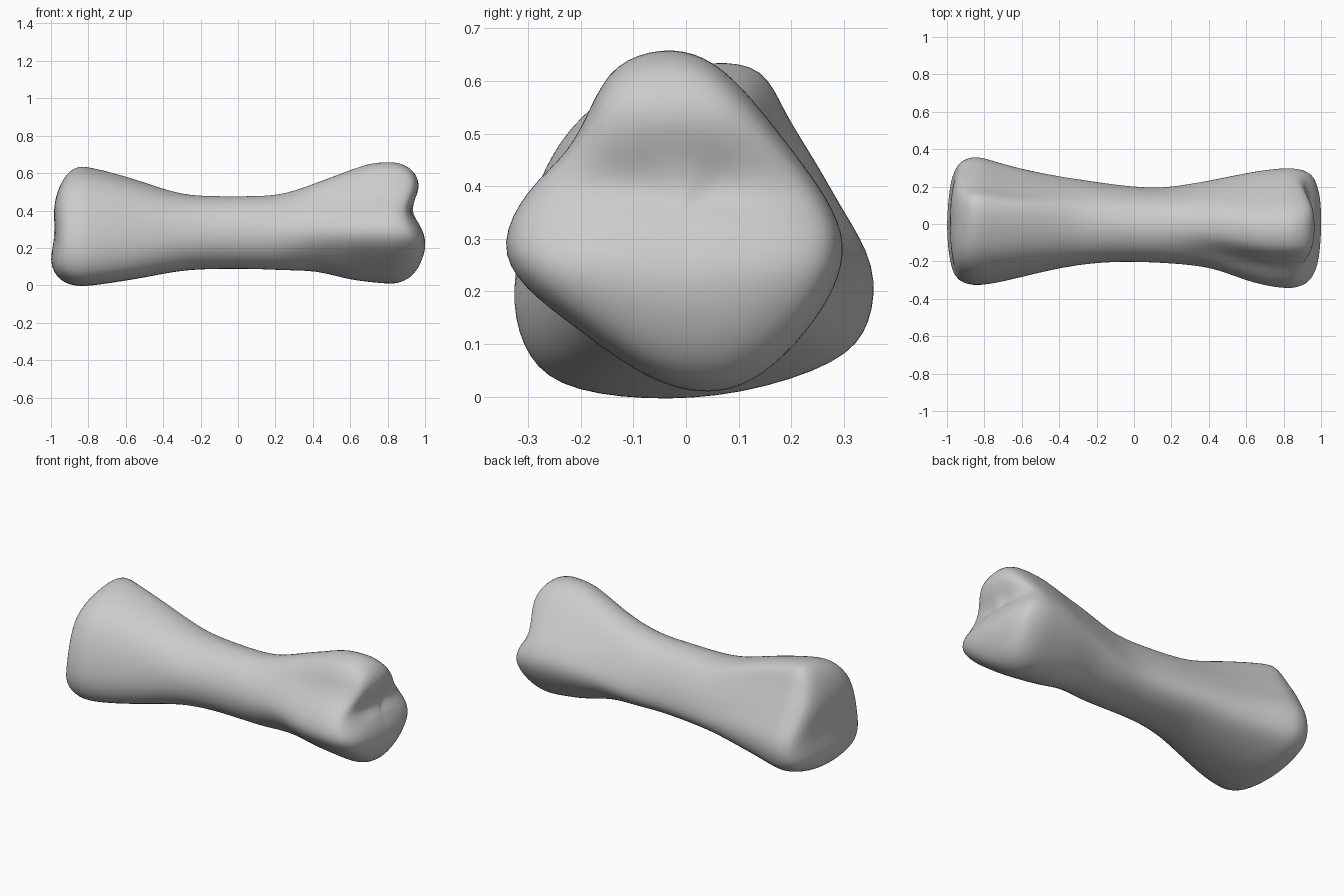
import bpy, bmesh

default_cube = bpy.data.objects.get("Cube")
if default_cube:
    bpy.data.objects.remove(default_cube, do_unlink=True)

# Cross-section outlines (y, z) of the two flared ends and the shaft, counter-clockwise
LEFT_END = [(.29, .31), (.24, .4), (.17, .49), (.1, .58), (.03, .64), (-.05, .655),
            (-.14, .625), (-.18, .55), (-.22, .46), (-.3, .395), (-.355, .29), (-.31, .21),
            (-.2, .13), (-.06, .025), (.07, .01), (.16, .065), (.235, .15), (.28, .23)]
RIGHT_END = [(.355, .25), (.29, .35), (.24, .44), (.18, .53), (.145, .615), (.05, .625),
             (-.05, .605), (-.14, .57), (-.2, .52), (-.25, .46), (-.3, .35), (-.33, .2),
             (-.31, .1), (-.25, .025), (-.08, 0), (.1, .01), (.29, .07), (.345, .14)]
SHAFT = [(.2, .2), (.19, .27), (.165, .34), (.13, .4), (.09, .445), (.03, .47),
         (-.03, .475), (-.09, .455), (-.14, .42), (-.18, .36), (-.2, .29), (-.19, .21),
         (-.15, .145), (-.09, .105), (-.01, .09), (.07, .095), (.13, .115), (.18, .15)]

# Extents along the shaft: x, lowest y, highest y, lowest z, highest z
STATIONS = [(-.82, -.325, .355, 0, .63), (-.7, -.305, .315, .015, .605),
            (-.5, -.26, .27, .045, .55), (-.3, -.22, .24, .085, .48),
            (-.1, -.2, .21, .09, .475), (.1, -.205, .19, .09, .475),
            (.25, -.215, .205, .08, .485), (.42, -.235, .235, .08, .55),
            (.58, -.3, .265, .035, .605), (.7, -.335, .285, .02, .65),
            (.81, -.35, .295, .01, .655)]

# Profiles of the end faces as (z, distance from the middle)
LEFT_CAP = [(0, .91), (.06, .96), (.14, .99), (.24, 1.01), (.33, .97), (.4, .915),
            (.47, .95), (.54, .98), (.62, .95), (.66, .91)]
RIGHT_CAP = [(0, .96), (.05, .99), (.12, 1.01), (.25, .98), (.42, .985), (.53, .96),
             (.63, .91)]


def normalised(outline):
    """Fit an outline into the square from -1 to 1."""
    axes = []
    for values in zip(*outline):
        low, high = min(values), max(values)
        axes.append([(2 * v - low - high) / (high - low) for v in values])
    return list(zip(*axes))


def cap_depth(profile, y, z):
    """Follow an end-face profile at height z, domed towards both sides."""
    depth = profile[-1][1]
    for (z0, d0), (z1, d1) in zip(profile, profile[1:]):
        if z <= z1:
            depth = d0 + (d1 - d0) * max(z - z0, 0) / (z1 - z0)
            break
    return depth - .3 * y * y


def section(station):
    """Blend from the shaft outline to the flared outline of the nearer end."""
    x, y0, y1, z0, z1 = station
    end = normalised(LEFT_END if x > 0 else RIGHT_END)
    t = min(max((abs(x) - .1) / .6, 0), 1)
    weight = t * t * (3 - 2 * t)
    swell = 1.02 + .015 * weight
    points = []
    for (u0, v0), (u1, v1) in zip(normalised(SHAFT), end):
        u = u0 + (u1 - u0) * weight
        v = v0 + (v1 - v0) * weight
        points.append((x, (y0 + y1) / 2 + u * (y1 - y0) / 2 * swell,
                       (z0 + z1) / 2 + v * (z1 - z0) / 2 * swell))
    return points


def cap_rings(edge, side, profile):
    """Shrinking rings that round the rim over and follow the end-face profile."""
    n = len(edge)
    cy, cz = sum(p[1] for p in edge) / n, sum(p[2] for p in edge) / n
    rings = []
    for scale, push in ((.99, .38), (.95, .68), (.88, .86), (.75, .96),
                        (.56, 1), (.34, 1), (.12, 1)):
        ring = []
        for x, y, z in edge:
            y, z = cy + (y - cy) * scale, cz + (z - cz) * scale
            depth = abs(x) + (cap_depth(profile, y, z) - abs(x)) * push
            ring.append((side * depth, y, z))
        rings.append(ring)
    return rings


# Loft the shaft and both knuckled ends as one skin
shaft = [section(s) for s in STATIONS]
rings = cap_rings(shaft[0], -1, RIGHT_CAP)[::-1] + shaft + cap_rings(shaft[-1], 1, LEFT_CAP)
bm = bmesh.new()
loops = [[bm.verts.new(p) for p in ring] for ring in rings]
for a, b in zip(loops, loops[1:]):
    for i in range(len(a)):
        j = (i + 1) % len(a)
        bm.faces.new((a[i], a[j], b[j], b[i]))
bm.faces.new(loops[0])
bm.faces.new(loops[-1])
bmesh.ops.recalc_face_normals(bm, faces=bm.faces[:])
mesh = bpy.data.meshes.new("bone")
bm.to_mesh(mesh)
bm.free()

bone = bpy.data.objects.new("bone", mesh)
bpy.context.collection.objects.link(bone)
bpy.context.view_layer.objects.active = bone
bone.select_set(True)
bpy.ops.object.shade_smooth()
smoothing = bone.modifiers.new("smoothing", 'SUBSURF')
smoothing.levels = smoothing.render_levels = 2

# Plain pale grey surface
grey = bpy.data.materials.new("pale grey")
grey.use_nodes = True
colour = (.6, .6, .6, 1)
grey.diffuse_color = colour
grey.node_tree.nodes["Principled BSDF"].inputs["Base Color"].default_value = colour
mesh.materials.append(grey)
